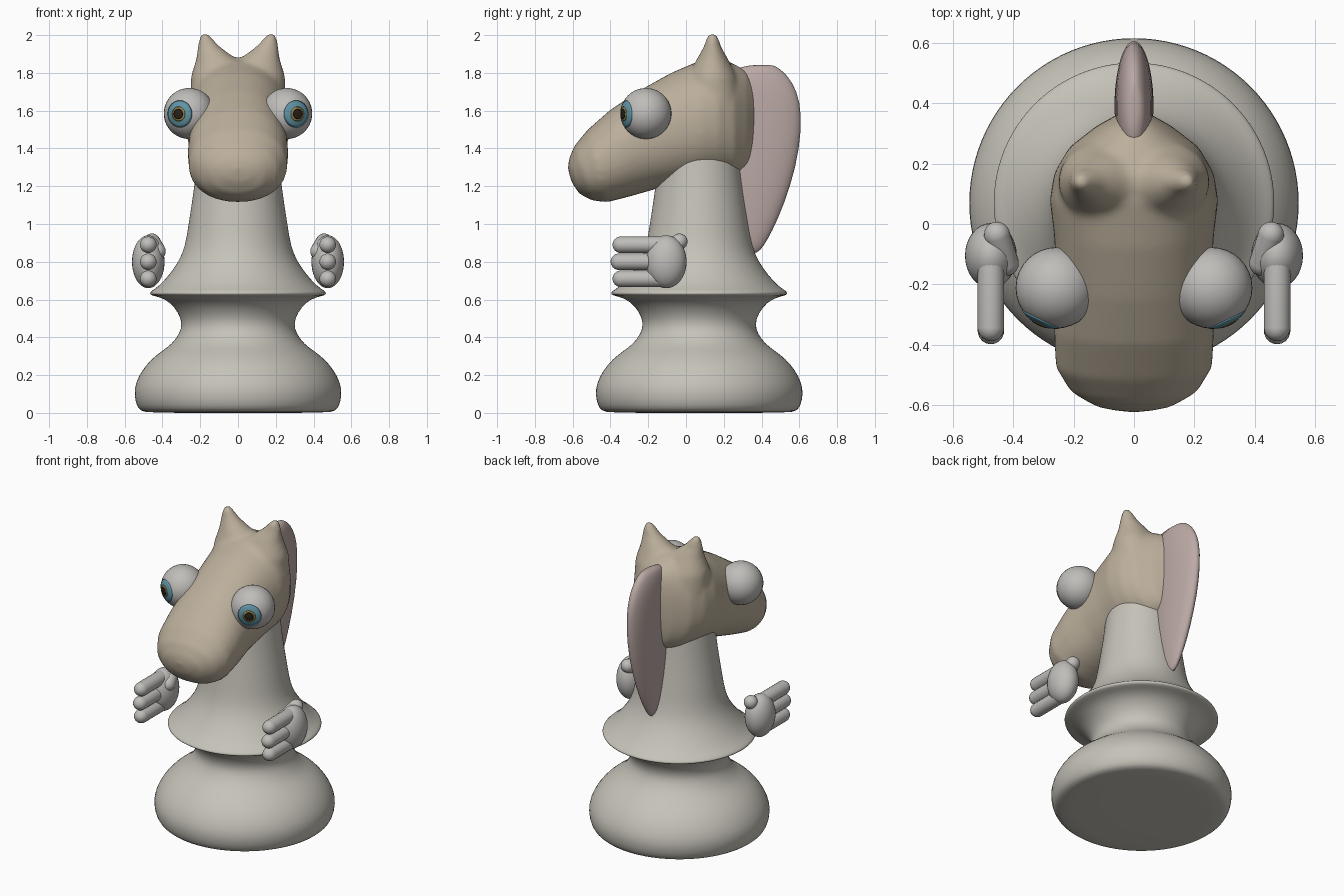
import bpy, bmesh, math
from mathutils import Vector, Matrix

if "Cube" in bpy.data.objects:
    bpy.data.objects.remove(bpy.data.objects["Cube"])

def material(name, rgb):
    m = bpy.data.materials.new(name)
    m.diffuse_color = (*rgb, 1)
    m.use_nodes = True
    m.node_tree.nodes["Principled BSDF"].inputs["Base Color"].default_value = m.diffuse_color
    return m

STONE = material("stone", (0.56, 0.54, 0.48))
TAN = material("tan", (0.50, 0.43, 0.33))
MAUVE = material("mauve", (0.50, 0.40, 0.38))
GREY = material("grey", (0.52, 0.51, 0.49))
BLUE = material("iris_blue", (0.12, 0.30, 0.38))
OCHRE = material("ochre", (0.36, 0.27, 0.08))
BLACK = material("black", (0.02, 0.015, 0.01))

def finish(name, bm, mat, subsurf=0):
    bmesh.ops.recalc_face_normals(bm, faces=bm.faces)
    for f in bm.faces:
        f.smooth = True
    me = bpy.data.meshes.new(name)
    bm.to_mesh(me)
    bm.free()
    me.materials.append(mat)
    ob = bpy.data.objects.new(name, me)
    bpy.context.collection.objects.link(ob)
    if subsurf:
        mod = ob.modifiers.new("subsurf", 'SUBSURF')
        mod.levels = mod.render_levels = subsurf
    return ob

def oval(c, u, v, n=32, power=1.0):
    """Ring of points around c with half axes u and v."""
    c, u, v = Vector(c), Vector(u), Vector(v)
    sq = lambda t: math.copysign(abs(t) ** power, t)
    return [c + u * sq(math.cos(a)) + v * sq(math.sin(a))
            for a in (2 * math.pi * i / n for i in range(n))]

def loft(bm, rings):
    loops = [[bm.verts.new(p) for p in r] for r in rings]
    n = len(loops[0])
    for a, b in zip(loops, loops[1:]):
        for i in range(n):
            bm.faces.new((a[i], a[(i + 1) % n], b[(i + 1) % n], b[i]))
    bm.faces.new(loops[0][::-1])
    bm.faces.new(loops[-1])

def lathe(name, profile, mat, n=48, y=0.0, subsurf=0):
    bm = bmesh.new()
    loft(bm, [oval((0, y, z), (r, 0, 0), (0, r, 0), n) for r, z in profile])
    return finish(name, bm, mat, subsurf)

def ball(name, c, size, mat):
    bm = bmesh.new()
    bmesh.ops.create_uvsphere(bm, u_segments=32, v_segments=20, radius=1)
    bmesh.ops.transform(bm, matrix=Matrix.Translation(c) @ Matrix.Diagonal((*size, 1)), verts=bm.verts)
    return finish(name, bm, mat)

def aim(ob, c, d):
    ob.matrix_world = Matrix.Translation(c) @ Vector(d).to_track_quat('Z', 'Y').to_matrix().to_4x4()

def capsule(name, a, b, r, mat):
    a, b = Vector(a), Vector(b)
    L = (b - a).length
    arc = [math.radians(t) for t in (4, 20, 40, 60, 80, 90)]
    prof = [(r * math.sin(t), -r * math.cos(t)) for t in arc]
    prof += [(x, L - z) for x, z in reversed(prof)]
    aim(lathe(name, prof, mat, 20), a, b - a)

# turned base with collar and neck
lathe("base_and_neck", [
    (0.10, 0.0), (0.48, 0.0), (0.515, 0.01), (0.538, 0.035), (0.552, 0.10), (0.543, 0.16),
    (0.51, 0.225), (0.46, 0.285), (0.40, 0.33), (0.35, 0.365), (0.31, 0.42),
    (0.295, 0.47), (0.315, 0.53), (0.36, 0.585), (0.41, 0.612), (0.462, 0.622),
    (0.469, 0.633), (0.462, 0.645), (0.42, 0.67), (0.365, 0.73), (0.315, 0.80),
    (0.28, 0.88), (0.262, 1.0), (0.243, 1.12), (0.225, 1.25), (0.21, 1.42),
    (0.19, 1.55), (0.10, 1.62)], STONE, y=0.07, subsurf=1)

# head: slanted sections given by top (y, z), bottom (y, z) and half width
bm = bmesh.new()
loft(bm, [oval((0, (ty + by) / 2, (tz + bz) / 2), (w, 0, 0), (0, (ty - by) / 2, (tz - bz) / 2), 40, 0.92)
          for ty, tz, by, bz, w in [
    (-0.625, 1.29, -0.605, 1.22, 0.06), (-0.62, 1.345, -0.565, 1.16, 0.14),
    (-0.59, 1.415, -0.50, 1.125, 0.215), (-0.52, 1.50, -0.42, 1.115, 0.260),
    (-0.40, 1.605, -0.30, 1.145, 0.266), (-0.25, 1.705, -0.16, 1.185, 0.258),
    (-0.08, 1.80, 0.0, 1.22, 0.265), (0.06, 1.86, 0.10, 1.24, 0.280),
    (0.16, 1.885, 0.18, 1.25, 0.265), (0.25, 1.85, 0.26, 1.26, 0.215),
    (0.32, 1.81, 0.33, 1.30, 0.125), (0.375, 1.72, 0.37, 1.40, 0.04)]])
# pointed ears rising out of the skull
for s in (-1, 1):
    loft(bm, [oval((s * x, 0.14, z), (rx, 0, 0), (0, ry, 0), 24) for x, z, rx, ry in [
        (0.09, 1.62, 0.165, 0.16), (0.10, 1.78, 0.150, 0.13), (0.113, 1.87, 0.110, 0.085),
        (0.155, 1.94, 0.058, 0.046), (0.172, 1.985, 0.034, 0.032), (0.175, 2.008, 0.018, 0.018)]])
head = finish("head", bm, TAN)
mod = head.modifiers.new("blend", 'REMESH')
mod.mode = 'VOXEL'
mod.voxel_size = 0.016
mod.use_smooth_shade = True
mod = head.modifiers.new("soften", 'SMOOTH')
mod.factor = 0.5
mod.iterations = 6

# mane: thin fin, horizontal sections given by height, front y, back y, half thickness
bm = bmesh.new()
loft(bm, [oval((0, (f + b) / 2, z), (w, 0, 0), (0, (b - f) / 2, 0), 24) for z, f, b, w in [
    (0.84, 0.28, 0.375, 0.012), (0.88, 0.26, 0.41, 0.03), (0.96, 0.24, 0.457, 0.042),
    (1.10, 0.20, 0.52, 0.055), (1.30, 0.18, 0.585, 0.064), (1.50, 0.18, 0.615, 0.066),
    (1.65, 0.18, 0.607, 0.064), (1.75, 0.20, 0.567, 0.058), (1.81, 0.24, 0.515, 0.045),
    (1.835, 0.30, 0.475, 0.03), (1.842, 0.36, 0.455, 0.012)]])
finish("mane", bm, MAUVE, 1)

for s, side in ((-1, "left"), (1, "right")):
    # eye with iris, ring and pupil as thin caps on the ball
    c, R = Vector((s * 0.258, -0.212, 1.585)), 0.135
    ball(side + "_eye", c, (R, R, R), GREY)
    for part, deg, k, mat in (("iris", 32, 1.008, BLUE), ("iris_ring", 16.5, 1.016, OCHRE),
                              ("pupil", 11.5, 1.024, BLACK)):
        arc = [math.radians(deg * t / 6) for t in range(6, 0, -1)]
        prof = [(R * k * math.sin(t), R * k * math.cos(t)) for t in arc]
        aim(lathe(f"{side}_{part}", prof, mat, 32), c, (s * 0.43, -0.9, -0.02))
    # floating hand: palm, three fingers and a thumb
    ball(side + "_palm", (s * 0.475, -0.105, 0.80), (0.086, 0.108, 0.14), GREY)
    for i, (z, tip) in enumerate(((0.89, -0.345), (0.80, -0.355), (0.71, -0.345))):
        capsule(f"{side}_finger_{i + 1}", (s * 0.475, -0.12, z), (s * 0.475, tip, z), 0.044, GREY)
    capsule(side + "_thumb", (s * 0.425, -0.13, 0.855), (s * 0.455, -0.035, 0.907), 0.043, GREY)
